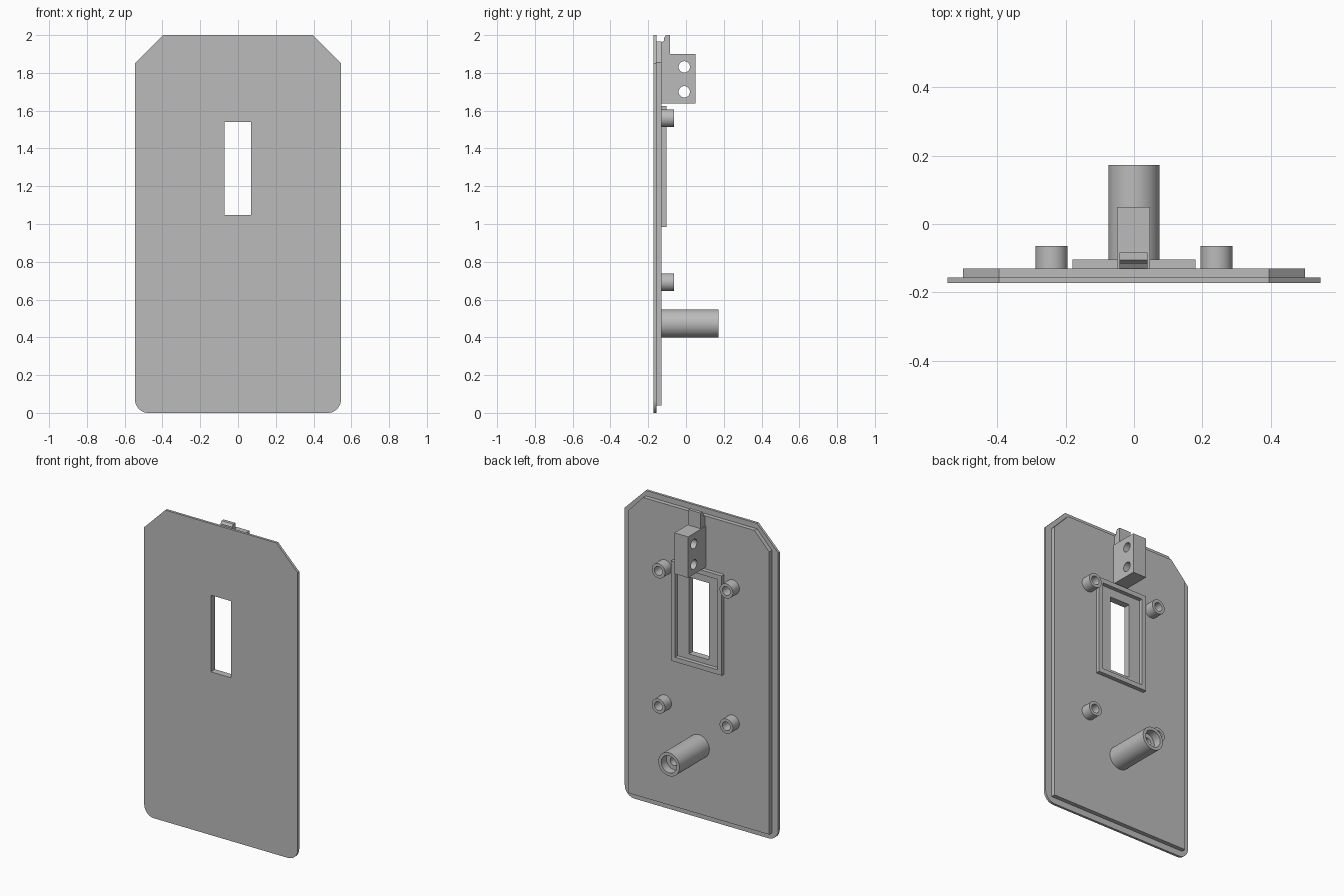
import bpy, bmesh, math
from mathutils import Vector, Matrix

cube = bpy.data.objects.get("Cube")
if cube:
    bpy.data.objects.remove(cube, do_unlink=True)

grey = bpy.data.materials.new("matte grey")
grey.use_nodes = True
COLOUR = (0.5, 0.5, 0.5, 1)
grey.diffuse_color = COLOUR
grey.node_tree.nodes["Principled BSDF"].inputs["Base Color"].default_value = COLOUR

FACE = -0.13   # rear surface that carries all the fittings


def finish(name, bm):
    bmesh.ops.recalc_face_normals(bm, faces=bm.faces)
    mesh = bpy.data.meshes.new(name)
    bm.to_mesh(mesh)
    bm.free()
    mesh.materials.append(grey)
    obj = bpy.data.objects.new(name, mesh)
    bpy.context.collection.objects.link(obj)
    return obj


def extrude(name, points, offset):
    """Solid made from a flat outline pushed along an offset."""
    bm = bmesh.new()
    face = bm.faces.new([bm.verts.new(p) for p in points])
    moved = bmesh.ops.extrude_face_region(bm, geom=[face])["geom"]
    verts = [v for v in moved if isinstance(v, bmesh.types.BMVert)]
    bmesh.ops.translate(bm, vec=offset, verts=verts)
    return finish(name, bm)


def slab(name, outline, y0, y1):
    return extrude(name, [(x, y0, z) for x, z in outline], (0, y1 - y0, 0))


def rect(x0, x1, z0, z1):
    return [(x0, z0), (x1, z0), (x1, z1), (x0, z1)]


def arc(cx, cz, r, start, end, steps):
    angles = [math.radians(start + (end - start) * i / steps) for i in range(steps + 1)]
    return [(cx + r * math.cos(a), cz + r * math.sin(a)) for a in angles]


def cut(obj, cutter):
    mod = obj.modifiers.new("cut", "BOOLEAN")
    mod.operation = "DIFFERENCE"
    mod.solver = "EXACT"
    mod.object = cutter
    bpy.context.view_layer.objects.active = obj
    bpy.ops.object.modifier_apply(modifier=mod.name)
    bpy.data.objects.remove(cutter, do_unlink=True)


def smooth(obj):
    bpy.ops.object.select_all(action="DESELECT")
    obj.select_set(True)
    bpy.context.view_layer.objects.active = obj
    bpy.ops.object.shade_smooth_by_angle(angle=math.radians(30))


def post(name, x, z, profile):
    """Turned post along y from (radius, y) points."""
    bm = bmesh.new()
    verts = [bm.verts.new((r, y, 0)) for r, y in profile]
    edges = [bm.edges.new(pair) for pair in zip(verts, verts[1:])]
    bmesh.ops.spin(bm, geom=verts + edges, cent=(0, 0, 0), axis=(0, 1, 0),
                   angle=math.tau, steps=40)
    bmesh.ops.remove_doubles(bm, verts=bm.verts, dist=0.0001)
    obj = finish(name, bm)
    obj.location = (x, 0, z)
    smooth(obj)


# Front plate: clipped top corners and rounded bottom corners
W, R = 0.545, 0.07
outline = arc(-W + R, R, R, 180, 270, 10) + arc(W - R, R, R, 270, 360, 10)
outline += [(W, 1.85), (0.395, 2.0), (-0.395, 2.0), (-W, 1.85)]
front_plate = slab("front_plate", outline, -0.173, -0.157)

# Raised inner panel behind it
inner = [(-0.5, 0.04), (0.5, 0.04), (0.5, 1.855), (0.395, 1.965), (-0.395, 1.965), (-0.5, 1.855)]
inner_panel = slab("inner_panel", inner, -0.157, FACE)

# Window slot through both layers
for layer in (front_plate, inner_panel):
    cut(layer, slab("slot_cutter", rect(-0.072, 0.07, 1.048, 1.54), -0.3, 0.1))
smooth(front_plate)

# Raised frame around the slot
frame = slab("window_frame", rect(-0.18, 0.18, 0.985, 1.625), FACE, -0.104)
cut(frame, slab("frame_cutter", rect(-0.15, 0.15, 1.015, 1.595), -0.3, 0.1))

# Mounting block with two cross holes
block = slab("mounting_block", rect(-0.05, 0.047, 1.637, 1.9), FACE, 0.05)
for z in (1.7, 1.832):
    hole = [(-0.2, y, h) for y, h in arc(-0.009, z, 0.03, 0, 350, 35)]
    cut(block, extrude("hole_cutter", hole, (0.4, 0, 0)))
smooth(block)

# Catch tab above the block, stepped back at the top
tab = [(FACE, 1.89), (-0.084, 1.89), (-0.084, 2.0), (-0.105, 2.0),
       (-0.116, 1.985), (-0.116, 1.97), (FACE, 1.96)]
extrude("catch_tab", [(-0.043, y, z) for y, z in tab], (0.083, 0, 0))

# Four screw posts
END = -0.064
for side, x in (("right", -0.241), ("left", 0.241)):
    for level, z in (("lower", 0.692), ("upper", 1.56)):
        post(f"{level}_{side}_screw_post", x, z,
             [(0.047, FACE), (0.047, END), (0.028, END), (0.028, FACE + 0.005), (0, FACE + 0.005)])

# Long hollow post with a stepped bore
post("long_post", 0, 0.473,
     [(0.075, FACE), (0.075, 0.173), (0.055, 0.173), (0.055, 0.12),
      (0.028, 0.12), (0.028, FACE + 0.005), (0, FACE + 0.005)])
